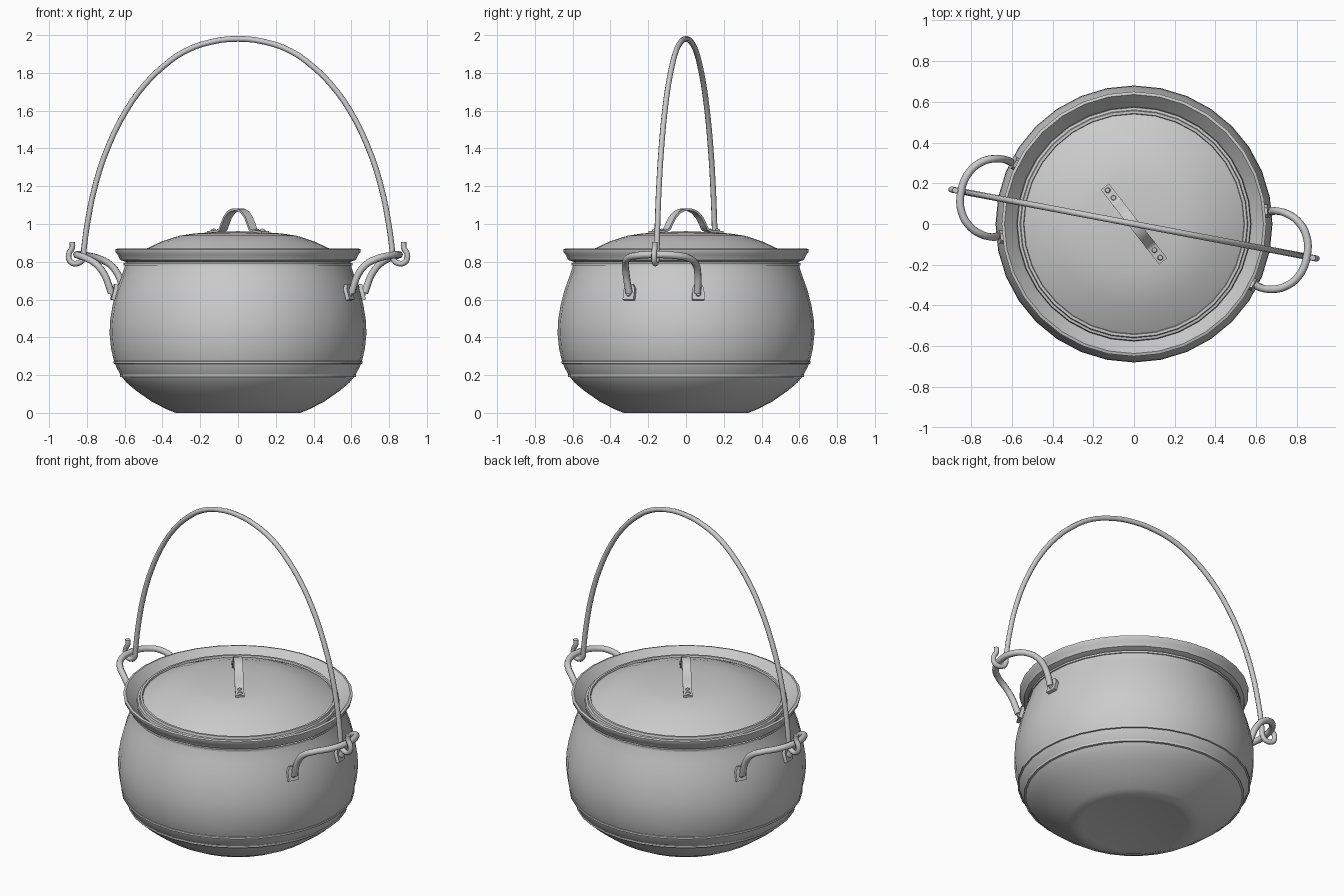
import bpy, bmesh, math
from mathutils import Vector, Matrix

if "Cube" in bpy.data.objects:
    bpy.data.objects.remove(bpy.data.objects["Cube"])

TURN = math.radians(-10.7)      # direction of the bail and side handles
LID_TURN = math.radians(-52)    # direction of the lid strap


def finish(bm, name, mat=None, angle=40):
    bmesh.ops.recalc_face_normals(bm, faces=bm.faces)
    if mat:
        bm.transform(mat)
    me = bpy.data.meshes.new(name)
    bm.to_mesh(me)
    bm.free()
    ob = bpy.data.objects.new(name, me)
    bpy.context.collection.objects.link(ob)
    bpy.ops.object.select_all(action='DESELECT')
    bpy.context.view_layer.objects.active = ob
    ob.select_set(True)
    bpy.ops.object.shade_smooth_by_angle(angle=math.radians(angle))
    return ob


def lathe(name, profile, n=32, mat=None, angle=40):
    bm = bmesh.new()
    vs = [bm.verts.new((r, 0, z)) for r, z in profile]
    es = [bm.edges.new(p) for p in zip(vs, vs[1:])]
    bmesh.ops.spin(bm, geom=vs + es, axis=(0, 0, 1), cent=(0, 0, 0),
                   angle=2 * math.pi, steps=n, use_duplicate=False)
    bmesh.ops.remove_doubles(bm, verts=bm.verts, dist=0.0005)
    return finish(bm, name, mat, angle)


def tube(name, pts, radius, turn, res=4):
    cu = bpy.data.curves.new(name, 'CURVE')
    cu.dimensions = '3D'
    cu.bevel_depth, cu.bevel_resolution = radius, 2
    cu.resolution_u, cu.use_fill_caps = res, True
    sp = cu.splines.new('BEZIER')
    sp.bezier_points.add(len(pts) - 1)
    for b, p in zip(sp.bezier_points, pts):
        b.co = p
        b.handle_left_type = b.handle_right_type = 'AUTO'
    ob = bpy.data.objects.new(name, cu)
    ob.rotation_euler.z = turn
    bpy.context.collection.objects.link(ob)
    bpy.ops.object.select_all(action='DESELECT')
    bpy.context.view_layer.objects.active = ob
    ob.select_set(True)
    bpy.ops.object.convert(target='MESH')
    return ob


def rivet(name, mat, r=0.014, h=0.01):
    lathe(name, [(r, -h), (r, 0), (r * 0.75, h * 0.7), (0, h)], 10, mat)


# Pot body: flat base, round belly, neck, flared rim and hollow inside
lathe("pot_body", [
    (0, 0.008), (0.30, 0.008), (0.33, 0.0), (0.38, 0.02), (0.46, 0.062),
    (0.54, 0.118), (0.59, 0.16), (0.62, 0.197), (0.643, 0.24), (0.655, 0.268),
    (0.672, 0.34), (0.68, 0.42), (0.677, 0.49), (0.664, 0.57), (0.643, 0.65),
    (0.618, 0.72), (0.60, 0.775), (0.595, 0.80), (0.625, 0.81), (0.635, 0.835),
    (0.648, 0.85), (0.65, 0.866), (0.636, 0.87), (0.60, 0.83), (0.572, 0.80),
    (0.575, 0.76), (0.62, 0.62), (0.65, 0.42), (0.62, 0.27), (0.50, 0.12),
    (0.32, 0.035), (0, 0.035)])

# Raised beads around the belly and neck
for name, r, z in (("lower_belly_ring", 0.619, 0.197),
                   ("upper_belly_ring", 0.654, 0.267),
                   ("neck_ring", 0.599, 0.787)):
    lathe(name, [(r - 0.01, z - 0.009), (r + 0.006, z - 0.006),
                 (r + 0.006, z + 0.006), (r - 0.01, z + 0.009)], angle=60)

# Lid: shallow dome with a beaded edge
lathe("lid", [
    (0, 0.962), (0.13, 0.957), (0.23, 0.95), (0.31, 0.938), (0.40, 0.909),
    (0.48, 0.872), (0.535, 0.845), (0.54, 0.842), (0.543, 0.852), (0.556, 0.852),
    (0.56, 0.838), (0.572, 0.836), (0.576, 0.82), (0.57, 0.81), (0.53, 0.82),
    (0.40, 0.885), (0.23, 0.93), (0, 0.945)], angle=30)

# Lid strap: flat bar bent to an arch with two flat feet
half = [(0.232, 0.956), (0.19, 0.96), (0.15, 0.963), (0.128, 0.972), (0.112, 1.0),
        (0.09, 1.035), (0.06, 1.062), (0.03, 1.074)]
path = [(-x, z) for x, z in half] + [(0, 1.077)] + half[::-1]
bm = bmesh.new()
rows = []
for i, (x, z) in enumerate(path):
    a, b = path[max(i - 1, 0)], path[min(i + 1, len(path) - 1)]
    nrm = Vector((-(b[1] - a[1]), b[0] - a[0])).normalized() * 0.006
    rows.append([bm.verts.new((x + s * nrm.x, y, z + s * nrm.y))
                 for s, y in ((1, -0.025), (1, 0.025), (-1, 0.025), (-1, -0.025))])
for p, q in zip(rows, rows[1:]):
    for k in range(4):
        bm.faces.new((p[k], p[(k + 1) % 4], q[(k + 1) % 4], q[k]))
bm.faces.new(rows[0])
bm.faces.new(rows[-1])
spin_lid = Matrix.Rotation(LID_TURN, 4, 'Z')
finish(bm, "lid_strap", spin_lid)
for x in (-0.21, -0.163, 0.163, 0.21):
    rivet("lid_rivet", spin_lid @ Matrix.Translation((x, 0, 0.966)))

# Side handles: bent loops on riveted tabs, repeated on both sides
leg = [(0.648, 0.184, 0.635), (0.662, 0.19, 0.68), (0.682, 0.193, 0.73),
       (0.725, 0.19, 0.785), (0.785, 0.165, 0.818), (0.84, 0.105, 0.833)]
loop = leg + [(0.864, 0, 0.838)] + [(x, -y, z) for x, y, z in leg[::-1]]
for side, turn in (("right", TURN), ("left", TURN + math.pi)):
    tube(side + "_handle", loop, 0.019, turn)
    for s in (1, -1):
        az = turn + s * math.atan2(0.184, 0.63)
        base = (Matrix.Rotation(az, 4, 'Z') @ Matrix.Translation((0.66, 0, 0.627))
                @ Matrix.Rotation(math.radians(-15), 4, 'Y'))
        bm = bmesh.new()
        bmesh.ops.create_cube(bm, size=1)
        bmesh.ops.scale(bm, vec=(0.02, 0.064, 0.06), verts=bm.verts)
        top = [f for f in bm.faces if f.normal.z > 0.9]
        new = bmesh.ops.extrude_face_region(bm, geom=top)["geom"]
        tip = [v for v in new if isinstance(v, bmesh.types.BMVert)]
        bmesh.ops.translate(bm, vec=(0.003, 0, 0.025), verts=tip)
        bmesh.ops.scale(bm, vec=(1, 0.55, 1), verts=tip)
        bmesh.ops.delete(bm, geom=top, context='FACES_ONLY')
        finish(bm, side + "_handle_tab", base)
        rivet("handle_rivet", base @ Matrix.Translation((0.01, 0, 0))
              @ Matrix.Rotation(math.pi / 2, 4, 'Y'))

# Bail: tall arch ending in hooks curled around the side handles
arm = [(0.893, 0.905), (0.893, 0.875), (0.912, 0.84), (0.905, 0.803), (0.873, 0.79),
       (0.838, 0.81), (0.83, 0.87), (0.812, 1.0), (0.765, 1.22), (0.695, 1.42),
       (0.60, 1.605), (0.50, 1.74), (0.405, 1.832), (0.285, 1.915), (0.14, 1.965)]
bail = [(x, 0, z) for x, z in arm] + [(0, 0, 1.98)] + [(-x, 0, z) for x, z in arm[::-1]]
tube("bail", bail, 0.015, TURN, 3)
